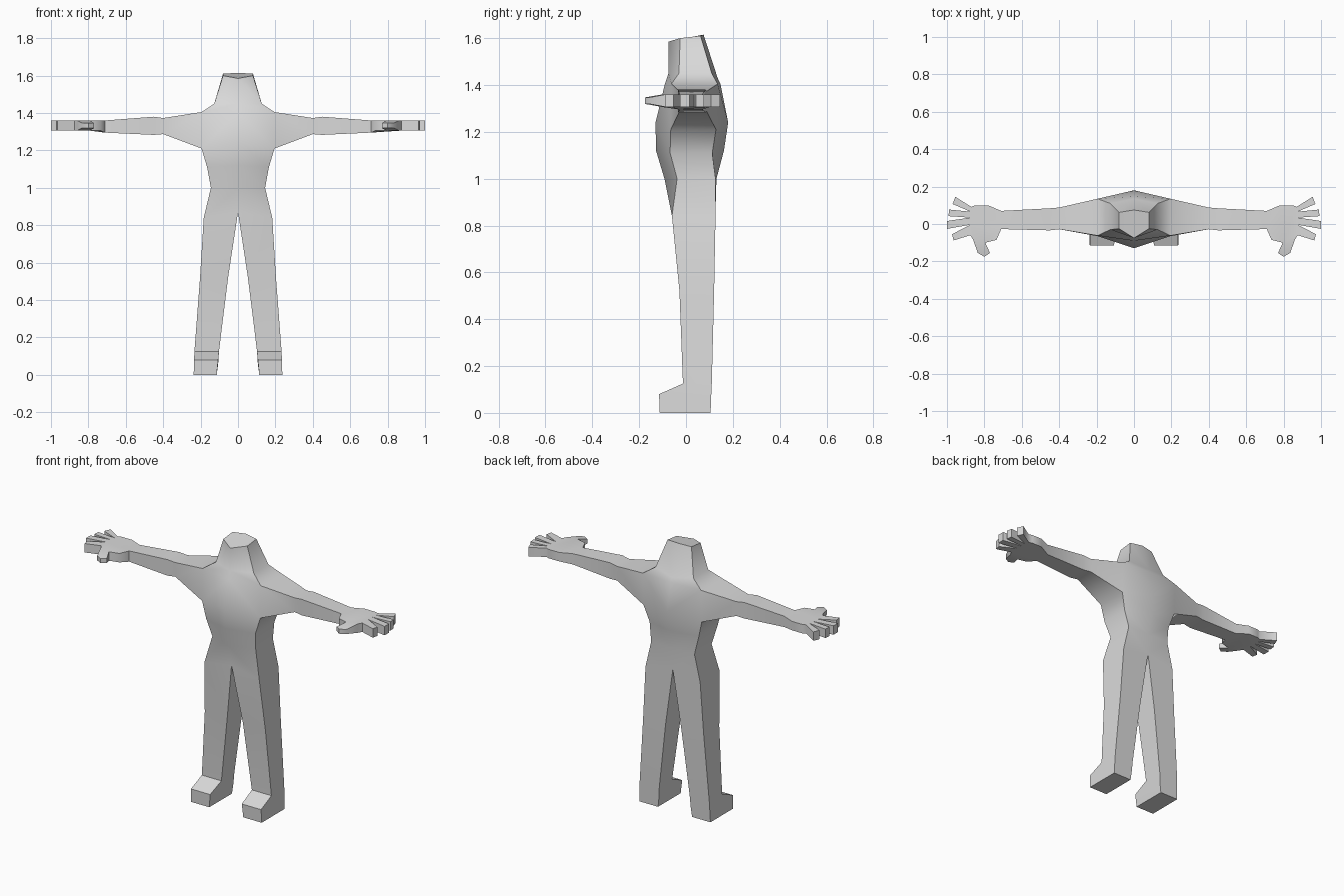
import bpy, bmesh, math

cube = bpy.data.objects.get("Cube")
if cube:
    bpy.data.objects.remove(cube, do_unlink=True)

grey = bpy.data.materials.new("light grey")
grey.use_nodes = True
grey.diffuse_color = (0.7, 0.7, 0.7, 1)
grey.node_tree.nodes["Principled BSDF"].inputs["Base Color"].default_value = (0.7, 0.7, 0.7, 1)

bm = bmesh.new()


def ring(points):
    return [bm.verts.new(p) for p in points]


def bridge(a, b, closed):
    """Join two rings of the same length with quads."""
    n = len(a)
    for i in range(n if closed else n - 1):
        j = (i + 1) % n
        bm.faces.new((a[i], a[j], b[j], b[i]))


# Left half of head and torso: front middle, front side, back side, back middle
head_top = ring([(0, -.075, 1.585), (.08, -.025, 1.60), (.08, .062, 1.61), (0, .075, 1.615)])
neck = ring([(0, -.075, 1.45), (.127, -.03, 1.45), (.127, .11, 1.45), (0, .135, 1.43)])
shoulder = ring([(0, -.09, 1.405), (.195, -.062, 1.405), (.195, .135, 1.405), (0, .147, 1.405)])
chest = ring([(0, -.13, 1.24), (.195, -.065, 1.21), (.195, .128, 1.21), (0, .18, 1.24)])
ribs = ring([(0, -.128, 1.12), (.165, -.068, 1.11), (.165, .112, 1.11), (0, .162, 1.12)])
waist = ring([(0, -.092, 1.0), (.145, -.038, 1.0), (.145, .126, 1.0), (0, .13, 1.0)])
hips = ring([(0, -.062, .87), (.183, -.06, .84), (.183, .126, .84), (0, .126, .87)])
bm.faces.new(head_top)
bridge(head_top, neck, False)
bridge(neck, shoulder, False)
for a, b in ((shoulder[:2], chest[:2]), (shoulder[2:], chest[2:])):  # the side stays open for the arm
    bridge(a, b, False)
for a, b in ((chest, ribs), (ribs, waist), (waist, hips)):
    bridge(a, b, False)

# Leg and foot: outer x, inner x, front y, back y, front z, back z
last = [hips[1], hips[0], hips[3], hips[2]]
for xo, xi, yf, yb, zf, zb in [(.203, .053, -.028, .12, .52, .52),
                               (.233, .102, -.013, .11, .125, .125),
                               (.235, .106, -.115, .107, .08, .06),
                               (.237, .114, -.112, .105, 0, 0)]:
    nxt = ring([(xo, yf, zf), (xi, yf, zf), (xi, yb, zb), (xo, yb, zb)])
    bridge(last, nxt, True)
    last = nxt
bm.faces.new(last)

# Arm: x, front y, back y, bottom z, top z
last = [shoulder[1], chest[1], chest[2], shoulder[2]]
for x, yf, yb, zb, zt in [(.40, -.028, .088, 1.287, 1.373),
                          (.45, -.034, .084, 1.283, 1.38),
                          (.71, -.027, .07, 1.295, 1.36)]:
    nxt = ring([(x, yf, zt), (x, yf, zb), (x, yb, zb), (x, yb, zt)])
    bridge(last, nxt, True)
    last = nxt

# Hand outline from above, starting and ending at the wrist
outline = [(.71, .07), (.78, .10), (.85, .10), (.87, .092),        # 0-3 little finger side
           (.955, .145), (.97, .107), (.875, .066),                # 4-6 little finger
           (.988, .077), (.992, .042), (.875, .034),               # 7-9 ring finger
           (1.0, .016), (1.0, -.026), (.875, -.004),               # 10-12 middle finger
           (.972, -.054), (.965, -.088), (.885, -.045),            # 13-15 index finger
           (.835, -.155), (.80, -.175), (.77, -.155),              # 16-18 thumb tip
           (.795, -.10), (.735, -.085), (.71, -.027)]              # 19-21 thumb base
outline[15] = (.875, -.06)
thumb_root = (.86, -.085)
outline.insert(16, thumb_root)
patches = [[0, 1, 2, 3, 6, 9, 12, 15, 16, 20, 21, 22],
           [3, 4, 5, 6], [6, 7, 8, 9], [9, 10, 11, 12], [12, 13, 14, 15],
           [16, 17, 18, 19, 20]]


def hand_layer(top):
    verts = []
    for i, (x, y) in enumerate(outline):
        if i in (0, 22):
            verts.append(last[{(0, True): 3, (0, False): 2, (22, True): 0, (22, False): 1}[i, top]])
        else:
            thick = .014 if 17 <= i <= 19 else .027
            verts.append(bm.verts.new((x, y, 1.333 + (thick if top else -thick))))
    for patch in patches:
        bm.faces.new([verts[i] for i in patch])
    return verts


bridge(hand_layer(True), hand_layer(False), False)

# Mirror to the right half and close the middle seam
bmesh.ops.mirror(bm, geom=bm.verts[:] + bm.edges[:] + bm.faces[:], axis='X', merge_dist=.0005)
bmesh.ops.remove_doubles(bm, verts=bm.verts[:], dist=.0005)
bmesh.ops.recalc_face_normals(bm, faces=bm.faces[:])

mesh = bpy.data.meshes.new("body")
bm.to_mesh(mesh)
bm.free()
mesh.materials.append(grey)
body = bpy.data.objects.new("body", mesh)
bpy.context.collection.objects.link(body)
bpy.ops.object.select_all(action='DESELECT')
body.select_set(True)
bpy.context.view_layer.objects.active = body
bpy.ops.object.shade_smooth_by_angle(angle=math.radians(55))
